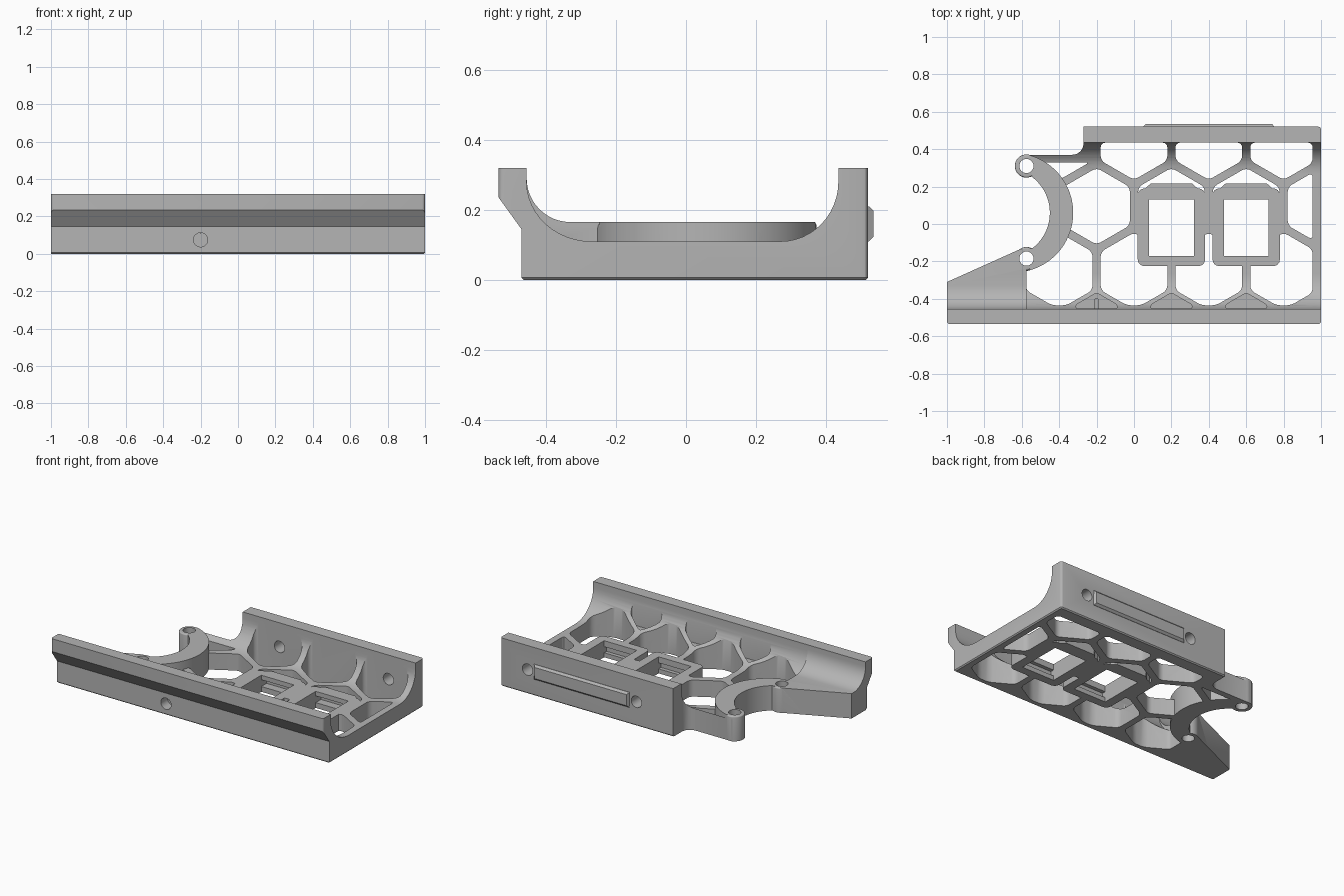
import bpy, bmesh, math

if "Cube" in bpy.data.objects:
    bpy.data.objects.remove(bpy.data.objects["Cube"])

grey = bpy.data.materials.new("grey_plastic")
grey.use_nodes = True
colour = (0.46, 0.46, 0.46, 1)
grey.diffuse_color = colour
grey.node_tree.nodes["Principled BSDF"].inputs["Base Color"].default_value = colour


def arc(cx, cy, rx, ry, a0, a1, n=12):
    angles = [math.radians(a0 + (a1 - a0) * i / n) for i in range(n + 1)]
    return [(cx + rx * math.cos(a), cy + ry * math.sin(a)) for a in angles]


def box(x0, x1, y0, y1):
    return [(x0, y0), (x1, y0), (x1, y1), (x0, y1)]


def prism(name, pts, lo, hi, axis="z", round_sides=0, round_top=0, round_base=0):
    """Extrude an outline along one axis, rounding its side, top or base edges."""
    place = {"z": lambda a, b, t: (a, b, t),
             "x": lambda a, b, t: (t, a, b),
             "y": lambda a, b, t: (a, t, b)}[axis]
    bm = bmesh.new()
    bottom = [bm.verts.new(place(a, b, lo)) for a, b in pts]
    top = [bm.verts.new(place(a, b, hi)) for a, b in pts]
    n = len(pts)
    sides = [bm.edges.new((bottom[i], top[i])) for i in range(n)]
    base_face, top_face = bm.faces.new(bottom[::-1]), bm.faces.new(top)
    for i in range(n):
        j = (i + 1) % n
        bm.faces.new((bottom[i], bottom[j], top[j], top[i]))
    if round_sides:
        bmesh.ops.bevel(bm, geom=sides, offset=round_sides, segments=4,
                        profile=0.5, affect='EDGES', clamp_overlap=True)
    if round_top:
        bmesh.ops.bevel(bm, geom=list(top_face.edges), offset=round_top, segments=4,
                        profile=0.5, affect='EDGES', clamp_overlap=True)
    if round_base:
        bmesh.ops.bevel(bm, geom=list(base_face.edges), offset=round_base, segments=1,
                        affect='EDGES', clamp_overlap=True)
    bmesh.ops.recalc_face_normals(bm, faces=bm.faces)
    mesh = bpy.data.meshes.new(name)
    bm.to_mesh(mesh)
    bm.free()
    mesh.materials.append(grey)
    ob = bpy.data.objects.new(name, mesh)
    bpy.context.collection.objects.link(ob)
    return ob


def combine(target, part, operation):
    """Apply one boolean and drop the helper."""
    mod = target.modifiers.new("cut", 'BOOLEAN')
    mod.operation, mod.object, mod.solver = operation, part, 'EXACT'
    bpy.context.view_layer.objects.active = target
    bpy.ops.object.modifier_apply(modifier=mod.name)
    bpy.data.objects.remove(part)


def clip(pts, axis, limit, sign):
    """Keep the side of a convex outline where sign * (coord - limit) > 0."""
    out = []
    for p, q in zip(pts, pts[1:] + pts[:1]):
        dp, dq = sign * (p[axis] - limit), sign * (q[axis] - limit)
        if dp >= 0:
            out.append(p)
        if dp * dq < 0:
            t = dp / (dp - dq)
            out.append((p[0] + t * (q[0] - p[0]), p[1] + t * (q[1] - p[1])))
    return out


# Tray with two curved side walls
section = [(-0.47, 0), (-0.47, 0.145), (-0.535, 0.235), (-0.535, 0.32), (-0.455, 0.32)]
section += arc(-0.27, 0.28, 0.185, 0.17, 180, 270)
section += arc(0.27, 0.28, 0.165, 0.17, 270, 360)
section += [(0.435, 0.32), (0.52, 0.32), (0.52, 0)]
tray = prism("tray", section, -1, 1, "x")
bm = bmesh.new()
bm.from_mesh(tray.data)
corners = [e for e in bm.edges
           if all(v.co.y > 0.51 or v.co.y < -0.53 for v in e.verts)
           and abs(e.verts[0].co.x - e.verts[1].co.x) < 0.01]
bmesh.ops.bevel(bm, geom=corners, offset=0.015, segments=3, profile=0.5, affect='EDGES')
rims = [e for e in bm.edges if all(v.co.z < 0.001 for v in e.verts) and len(e.link_faces) == 2]
bmesh.ops.bevel(bm, geom=rims, offset=0.007, segments=1, affect='EDGES')
bm.to_mesh(tray.data)
bm.free()

# Honeycomb openings, three staggered rows
PITCH, MID = 0.4, 0.095
ROW = PITCH * math.sqrt(3) / 2
rows = [(MID, [-0.2, 0.2, 0.6, 1.0]),
        (MID - ROW, [-0.4, 0, 0.4, 0.8]),
        (MID + ROW, [-0.4, 0, 0.4, 0.8])]
for cy, centres in rows:
    for cx in centres:
        r = 0.178 * 2 / math.sqrt(3)
        hexagon = arc(cx, cy, r, r, 30, 330, 5)
        hexagon = clip(hexagon, 0, 0.955, -1)
        hexagon = clip(hexagon, 1, -0.435, 1)
        hexagon = clip(hexagon, 1, 0.33 if cx < -0.3 else 0.435, -1)
        combine(tray, prism("opening", hexagon, -0.1, 0.5, round_sides=0.025), 'DIFFERENCE')

# Blind pockets in the front wall's curve
for cx in (-0.2, 0.2, 0.6):
    pocket = [(cx - 0.11, -0.453), (cx + 0.11, -0.453), (cx + 0.11, -0.432),
              (cx, -0.368), (cx - 0.11, -0.432)]
    combine(tray, prism("pocket", pocket, 0.112, 0.5, round_sides=0.012), 'DIFFERENCE')

# Raised left plate blending into the front wall, and raised crescent
blend = [(-0.46, 0), (-0.46, 0.29)] + arc(-0.33, 0.29, 0.125, 0.125, 180, 270)
blend += [(-0.06, 0.165), (-0.06, 0)]
combine(tray, prism("left_plate", blend, -1, -0.575, "x"), 'UNION')
crescent = arc(-0.645, 0.06, 0.32, 0.32, -78, 78, 40)
combine(tray, prism("crescent", crescent, 0, 0.165, round_top=0.02), 'UNION')

# Left outline: slanted plate edge, round bay and step up to the rear wall
outline = [(-1.1, -0.355), (-0.61, -0.135)]
outline += arc(-0.69, 0.06, 0.24, 0.24, -52, 52, 24)
outline += [(-0.6, 0.37)] + arc(-0.33, 0.43, 0.06, 0.06, 270, 360, 6)
outline += [(-0.27, 0.7), (-1.1, 0.7)]
combine(tray, prism("left_cut", outline, -0.2, 0.6), 'DIFFERENCE')

# Screw bosses at the crescent's tips
for cy in (0.31, -0.185):
    boss = arc(-0.575, cy, 0.062, 0.062, 0, 348.75, 31)
    combine(tray, prism("boss", boss, 0, 0.165, round_top=0.008), 'UNION')
    bore = arc(-0.575, cy, 0.038, 0.038, 0, 345, 23)
    combine(tray, prism("bore", bore, -0.1, 0.4), 'DIFFERENCE')

# Two socket frames with a rear tab, a window and inner latch grooves
for cx in (0.2, 0.6):
    frame = prism("frame", box(cx - 0.18, cx + 0.18, -0.225, 0.19), 0, 0.11, round_sides=0.035)
    combine(tray, frame, 'UNION')
    tab = [(cx - 0.14, 0.17), (cx + 0.14, 0.17), (cx + 0.14, 0.19),
           (cx + 0.11, 0.217), (cx - 0.11, 0.217), (cx - 0.14, 0.19)]
    combine(tray, prism("tab", tab, 0, 0.108), 'UNION')
    window = box(cx - 0.12, cx + 0.12, -0.17, 0.13)
    combine(tray, prism("window", window, -0.1, 0.3), 'DIFFERENCE')
    groove = [(0.12, 0.035), (0.185, 0.035), (0.185, 0.08), (0.12, 0.08)]
    combine(tray, prism("groove", groove, cx - 0.12, cx + 0.12, "x"), 'DIFFERENCE')
    groove = [(-0.16, 0.03), (-0.195, 0.03), (-0.195, 0.07), (-0.16, 0.07)]
    combine(tray, prism("groove", groove, cx - 0.12, cx + 0.12, "x"), 'DIFFERENCE')

# Screw holes through the rear wall and into the front wall
for cx, cz, y0, y1 in ((0, 0.16, 0.4, 0.6), (0.8, 0.16, 0.4, 0.6), (-0.2, 0.075, -0.6, -0.4)):
    hole = arc(cx, cz, 0.038, 0.038, 0, 345, 23)
    combine(tray, prism("screw_hole", hole, y0, y1, "y"), 'DIFFERENCE')

# Chamfered bar on the rear face
bar = [(0.515, 0.11), (0.522, 0.11), (0.535, 0.123), (0.535, 0.197), (0.522, 0.21), (0.515, 0.21)]
rear_bar = prism("rear_bar", bar, 0.05, 0.75, "x")
for v in rear_bar.data.vertices:
    if v.co.y > 0.53:
        v.co.x += 0.012 if v.co.x < 0.4 else -0.012

for ob in (tray, rear_bar):
    bpy.ops.object.select_all(action='DESELECT')
    ob.select_set(True)
    bpy.context.view_layer.objects.active = ob
    bpy.ops.object.shade_smooth_by_angle(angle=math.radians(30))
